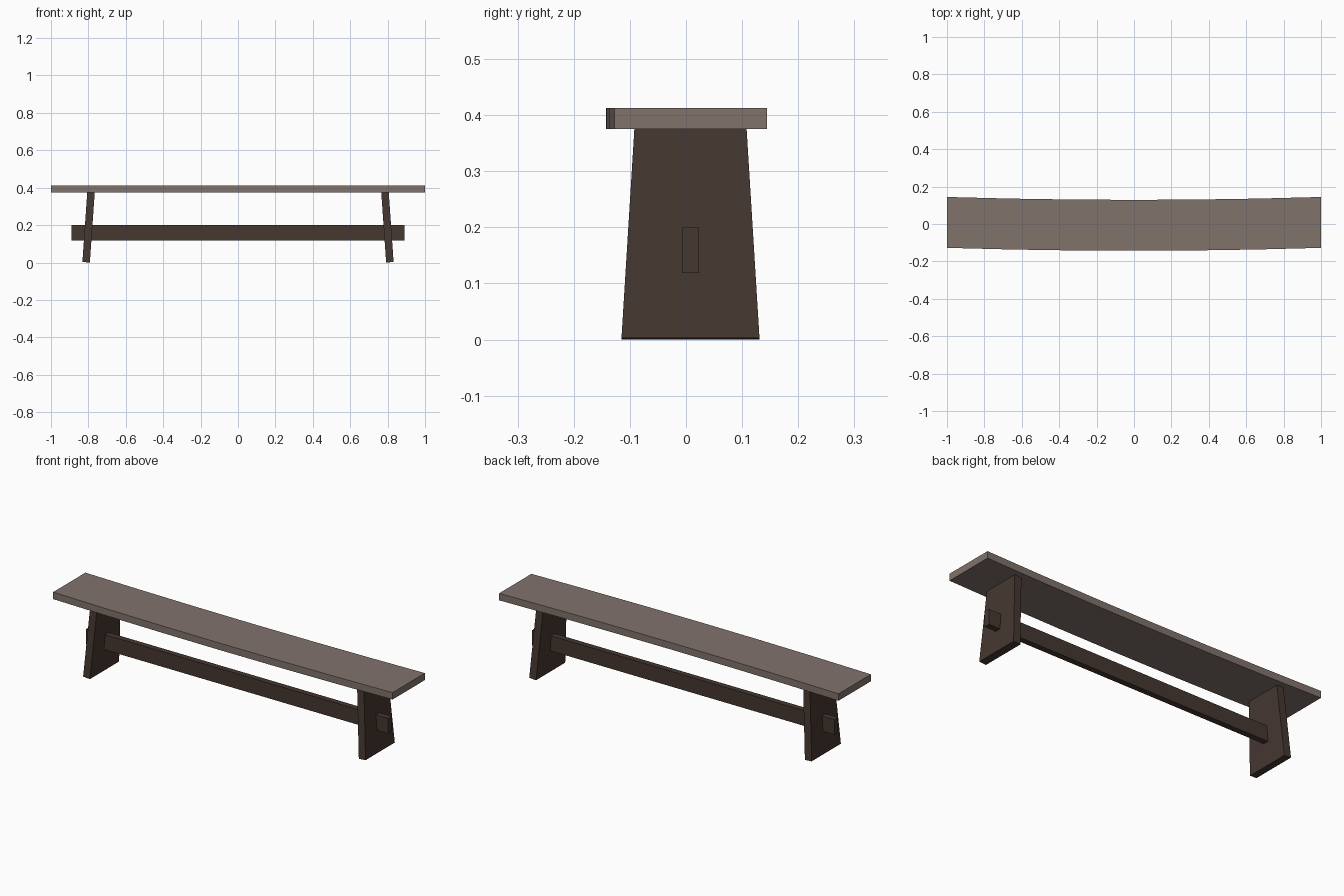
import bpy, bmesh
from math import radians
from mathutils import Matrix

if "Cube" in bpy.data.objects:
    bpy.data.objects.remove(bpy.data.objects["Cube"])


def material(name, color):
    m = bpy.data.materials.new(name)
    m.diffuse_color = (*color, 1)
    m.use_nodes = True
    m.node_tree.nodes["Principled BSDF"].inputs["Base Color"].default_value = m.diffuse_color
    return m


seat_wood = material("seat_wood", (0.22, 0.17, 0.15))
dark_wood = material("dark_wood", (0.06, 0.038, 0.03))


def add_object(name, bm, mat):
    bmesh.ops.recalc_face_normals(bm, faces=bm.faces)
    mesh = bpy.data.meshes.new(name)
    bm.to_mesh(mesh)
    bm.free()
    mesh.materials.append(mat)
    obj = bpy.data.objects.new(name, mesh)
    bpy.context.collection.objects.link(obj)
    return obj


def box(sx, sy, sz):
    bm = bmesh.new()
    bmesh.ops.create_cube(bm, size=1)
    bmesh.ops.scale(bm, vec=(sx, sy, sz), verts=bm.verts)
    return bm


# Seat: long plank, gently bowed towards the front in plan
bm = box(2, 0.272, 0.037)
long_edges = [e for e in bm.edges
              if abs(e.verts[0].co.x - e.verts[1].co.x) > 1]
bmesh.ops.subdivide_edges(bm, edges=long_edges, cuts=5, use_grid_fill=True)
for v in bm.verts:
    v.co.y += -0.007 + 0.0155 * v.co.x ** 2
    v.co.z += 0.394
add_object("seat", bm, seat_wood)

# Legs: tapered slabs splayed outwards, with square-cut ends
for name, side in (("left_leg", -1), ("right_leg", 1)):
    bm = box(0.04, 1, 0.374)
    for v in bm.verts:
        v.co.y *= 0.2 if v.co.z > 0 else 0.246
    bmesh.ops.rotate(bm, verts=bm.verts, cent=(0, 0, 0),
                     matrix=Matrix.Rotation(radians(-4 * side), 3, 'Y'))
    bmesh.ops.translate(bm, verts=bm.verts, vec=(0.799 * side, 0.008, 0.188))
    add_object(name, bm, dark_wood)

# Stretcher: rail passing through both legs
bm = box(1.78, 0.031, 0.081)
bmesh.ops.translate(bm, verts=bm.verts, vec=(0, 0.008, 0.159))
add_object("stretcher", bm, dark_wood)
